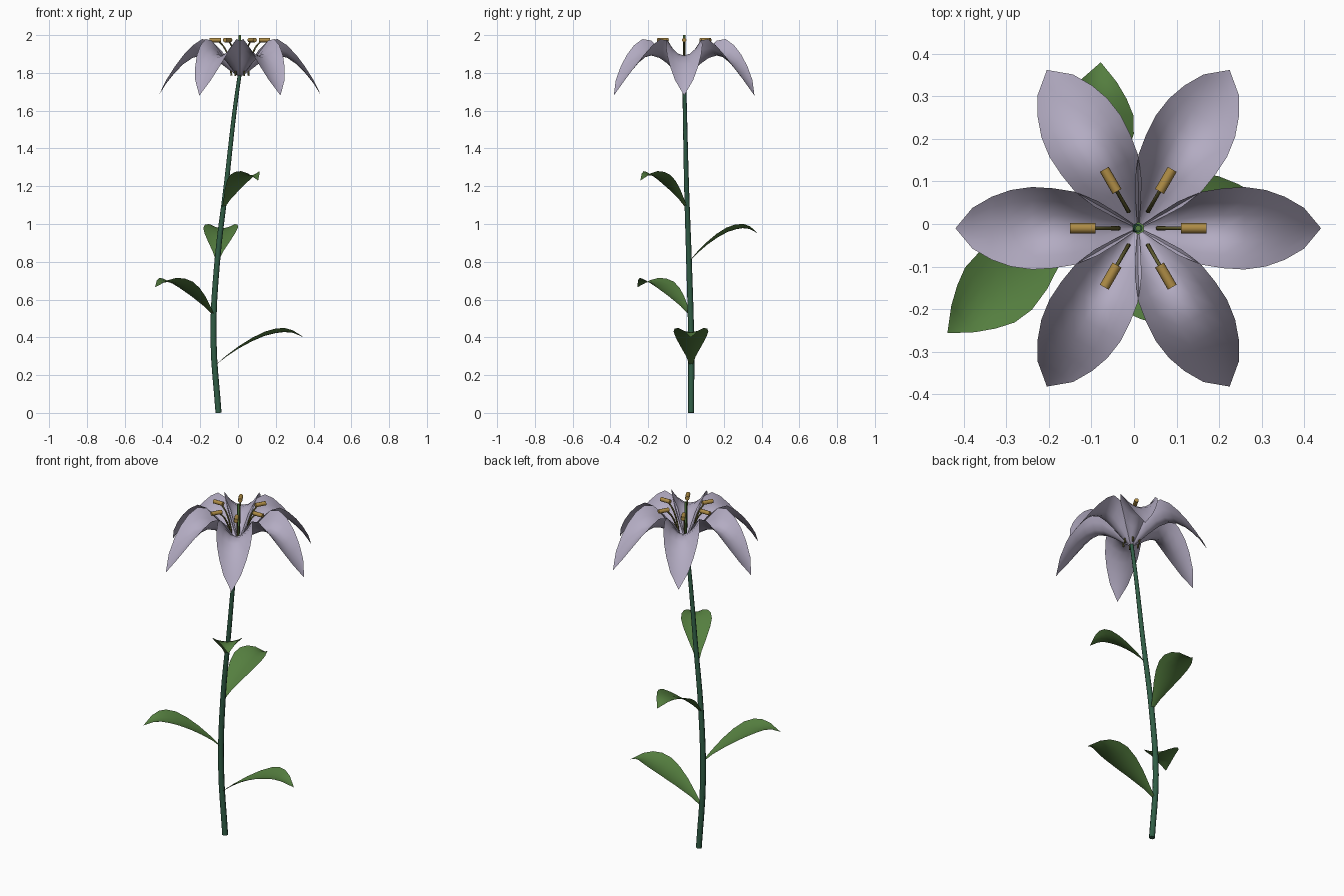
import bpy, bmesh
from math import cos, sin, radians
from mathutils import Vector

if "Cube" in bpy.data.objects:
    bpy.data.objects.remove(bpy.data.objects["Cube"])


def material(name, r, g, b):
    m = bpy.data.materials.new(name)
    m.diffuse_color = (r, g, b, 1)
    m.use_nodes = True
    m.node_tree.nodes["Principled BSDF"].inputs["Base Color"].default_value = m.diffuse_color
    return m


PETAL = material("petal_lilac", 0.45, 0.41, 0.54)
LEAF = material("leaf_green", 0.09, 0.21, 0.05)
STEM = material("stem_green", 0.03, 0.11, 0.06)
ANTHER = material("anther_gold", 0.42, 0.26, 0.06)
FILAMENT = material("filament_olive", 0.12, 0.11, 0.03)
CENTRE = Vector((0.01, -0.01, 0))


def blade(name, sections, base, azimuth, mat):
    """Cupped sheet; each section is (reach, height, half width, edge lift)."""
    a = radians(azimuth)
    out, side = Vector((cos(a), sin(a), 0)), Vector((-sin(a), cos(a), 0))
    bm = bmesh.new()
    rows = []
    for r, z, w, lift in sections:
        rows.append([bm.verts.new(base + out * r + side * (w * v) + Vector((0, 0, z + lift * v * v)))
                     for v in (-1, -0.67, -0.33, 0, 0.33, 0.67, 1)])
    for p, q in zip(rows, rows[1:]):
        for i in range(6):
            bm.faces.new((p[i], q[i], q[i + 1], p[i + 1]))
    bmesh.ops.remove_doubles(bm, verts=bm.verts, dist=0.0005)
    for f in bm.faces:
        f.smooth = True
    me = bpy.data.meshes.new(name)
    bm.to_mesh(me)
    bm.free()
    me.materials.append(mat)
    ob = bpy.data.objects.new(name, me)
    bpy.context.collection.objects.link(ob)
    return ob


def tube(name, points, mat, smooth_path=True):
    """Round tube through (position, radius) points, turned into a mesh."""
    cu = bpy.data.curves.new(name, 'CURVE')
    cu.dimensions = '3D'
    cu.bevel_depth = 1
    cu.bevel_resolution = 2
    cu.use_fill_caps = True
    cu.resolution_u = 4 if smooth_path else 1
    sp = cu.splines.new('BEZIER')
    sp.bezier_points.add(len(points) - 1)
    for bp, (co, rad) in zip(sp.bezier_points, points):
        bp.co = co
        bp.radius = rad
        bp.handle_left_type = bp.handle_right_type = 'AUTO' if smooth_path else 'VECTOR'
    cu.materials.append(mat)
    ob = bpy.data.objects.new(name, cu)
    bpy.context.collection.objects.link(ob)
    bpy.ops.object.select_all(action='DESELECT')
    ob.select_set(True)
    bpy.context.view_layer.objects.active = ob
    bpy.ops.object.convert(target='MESH')
    bpy.ops.object.shade_smooth_by_angle(angle=radians(50))
    return ob


# Stem with a gentle S bend
tube("stem", [((-0.103, 0.027, 0), 0.016), ((-0.13, 0.027, 0.4), 0.016),
              ((-0.11, 0.016, 0.8), 0.015), ((-0.063, 0.003, 1.2), 0.013),
              ((-0.018, -0.006, 1.6), 0.011), ((0.01, -0.01, 1.8), 0.010)], STEM)

# Leaves spiralling up the stem: base point, azimuth, reach, width scale
leaf_shape = [(0, 0, 0.006, 0), (0.12, 0.045, 0.026, 0.006), (0.27, 0.092, 0.056, 0.012),
              (0.42, 0.13, 0.08, 0.018), (0.56, 0.158, 0.092, 0.022), (0.68, 0.172, 0.087, 0.024),
              (0.78, 0.178, 0.068, 0.022), (0.88, 0.174, 0.042, 0.013), (1, 0.15, 0, 0)]
leaves = [((-0.122, 0.026, 0.25), 0, 0.47, 1.0), ((-0.127, 0.024, 0.515), 222, 0.42, 1.0),
          ((-0.11, 0.016, 0.80), 85, 0.366, 1.0), ((-0.08, 0.006, 1.08), -53, 0.31, 0.9)]
for n, (base, az, reach, ws) in enumerate(leaves, 1):
    blade(f"leaf_{n}", [(r * reach, z, w * ws, l) for r, z, w, l in leaf_shape],
          Vector(base), az, LEAF)

# Six recurved petals
petal_shape = [(0.012, 1.785, 0.010, 0.005), (0.05, 1.81, 0.036, 0.035), (0.095, 1.845, 0.064, 0.07),
               (0.15, 1.879, 0.086, 0.092), (0.20, 1.892, 0.094, 0.087), (0.25, 1.88, 0.097, 0.066),
               (0.30, 1.846, 0.090, 0.047), (0.345, 1.80, 0.074, 0.033), (0.39, 1.744, 0.048, 0.018),
               (0.43, 1.68, 0, 0)]
for n in range(6):
    blade(f"petal_{n + 1}", petal_shape, CENTRE, 60 * n, PETAL)

# Stamens: curved filament with a level anther
for n in range(6):
    d = Vector((cos(radians(60 * n)), sin(radians(60 * n)), 0))
    at = lambda r, z: CENTRE + d * r + Vector((0, 0, z))
    tube(f"filament_{n + 1}", [(at(0.045, 1.785), 0.005), (at(0.05, 1.84), 0.005),
                               (at(0.08, 1.93), 0.0045), (at(0.115, 1.972), 0.004)], FILAMENT)
    tube(f"anther_{n + 1}", [(at(0.10, 1.974), 0.012), (at(0.16, 1.974), 0.012)], ANTHER, False)

# Pistil rising from the top of the stem
tube("pistil", [((0.01, -0.01, 1.78), 0.007), ((0.01, -0.01, 2.0), 0.007)], LEAF, False)
